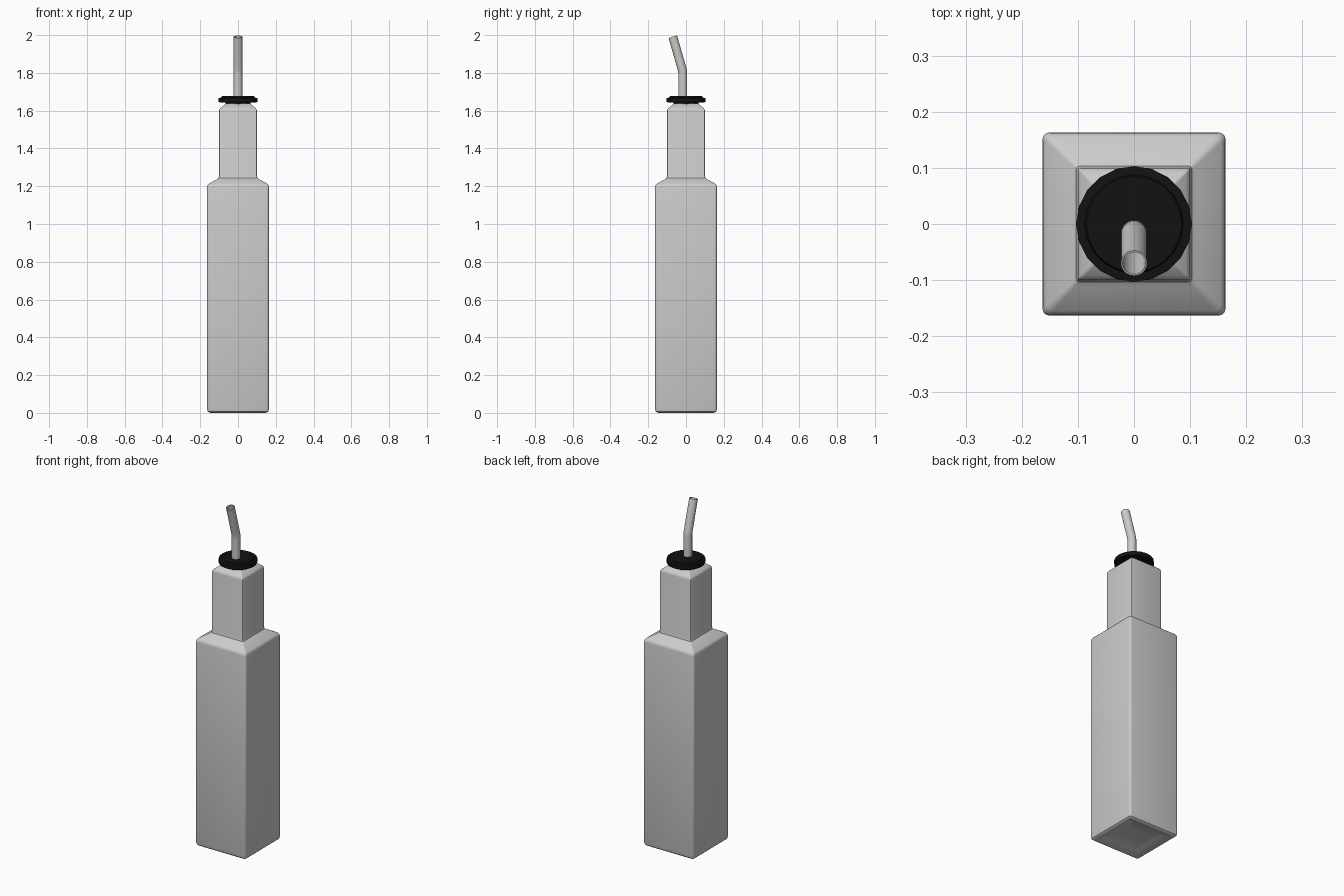
import bpy, bmesh, math
from mathutils import Vector

if "Cube" in bpy.data.objects:
    bpy.data.objects.remove(bpy.data.objects["Cube"])


def skin(name, rings, angle=35, cap_start=True, cap_end=True):
    """Bridge a list of equal-length point rings into one surface."""
    bm = bmesh.new()
    vs = [[bm.verts.new(p) for p in ring] for ring in rings]
    n = len(vs[0])
    for a, b in zip(vs, vs[1:]):
        for i in range(n):
            j = (i + 1) % n
            bm.faces.new((a[i], a[j], b[j], b[i]))
    if cap_start:
        bm.faces.new(vs[0][::-1])
    if cap_end:
        bm.faces.new(vs[-1])
    bmesh.ops.recalc_face_normals(bm, faces=bm.faces)
    mesh = bpy.data.meshes.new(name)
    bm.to_mesh(mesh)
    bm.free()
    ob = bpy.data.objects.new(name, mesh)
    bpy.context.collection.objects.link(ob)
    bpy.context.view_layer.objects.active = ob
    ob.select_set(True)
    bpy.ops.object.shade_smooth_by_angle(angle=math.radians(angle))
    ob.select_set(False)
    return ob


def square(h, z, r, steps=4):
    """Rounded square of half-width h."""
    pts = []
    for k, (sx, sy) in enumerate(((1, 1), (-1, 1), (-1, -1), (1, -1))):
        for s in range(steps + 1):
            a = math.pi / 2 * (k + s / steps)
            pts.append((sx * (h - r) + r * math.cos(a),
                        sy * (h - r) + r * math.sin(a), z))
    return pts


def circle(c, r, n, tilt=0.0):
    """Circle around c, tilted toward the front."""
    u, v = Vector((1, 0, 0)), Vector((0, math.cos(tilt), math.sin(tilt)))
    return [Vector(c) + r * (math.cos(t) * u + math.sin(t) * v)
            for t in (2 * math.pi * i / n for i in range(n))]


# Square glass bottle: recessed base, body, shoulder, neck, lip
bottle = [(0.05, 0.022, 0.012), (0.11, 0.016, 0.012), (0.142, 0.0, 0.012),
          (0.153, 0.002, 0.012), (0.160, 0.008, 0.012), (0.163, 0.02, 0.012),
          (0.163, 1.195, 0.012), (0.161, 1.205, 0.012), (0.155, 1.213, 0.011),
          (0.112, 1.237, 0.006), (0.103, 1.244, 0.005), (0.100, 1.255, 0.004),
          (0.100, 1.60, 0.004), (0.098, 1.608, 0.004), (0.093, 1.614, 0.004),
          (0.068, 1.634, 0.004), (0.060, 1.638, 0.004)]
skin("bottle", [square(h, z, r) for h, z, r in bottle])

# Black stopper disc
profile = [(0.065, 1.63), (0.065, 1.642), (0.103, 1.645), (0.103, 1.667),
           (0.088, 1.669), (0.085, 1.677)]
stopper = skin("stopper", [circle((0, 0, z), r, 20) for r, z in profile], 15)
black = bpy.data.materials.new("black_rubber")
black.diffuse_color = (0.006, 0.006, 0.006, 1)
black.use_nodes = True
black.node_tree.nodes["Principled BSDF"].inputs["Base Color"].default_value = black.diffuse_color
stopper.data.materials.append(black)

# Bent pouring spout, open at the tip
R, WALL, Y0, LEAN = 0.0235, 0.003, -0.017, math.radians(16)
path = [((0, Y0, 1.66), 0), ((0, Y0, 1.795), 0),
        ((0, Y0 - 0.002, 1.812), LEAN / 2), ((0, Y0 - 0.006, 1.828), LEAN)]
length = 0.17
tip = (0, path[-1][0][1] - length * math.sin(LEAN),
       path[-1][0][2] + length * math.cos(LEAN))
path.append((tip, LEAN))
outer = [circle(c, R, 20, t) for c, t in path]
inner = [circle(c, R - WALL, 20, t) for c, t in reversed(path)]
skin("spout", outer + inner, cap_start=False)
